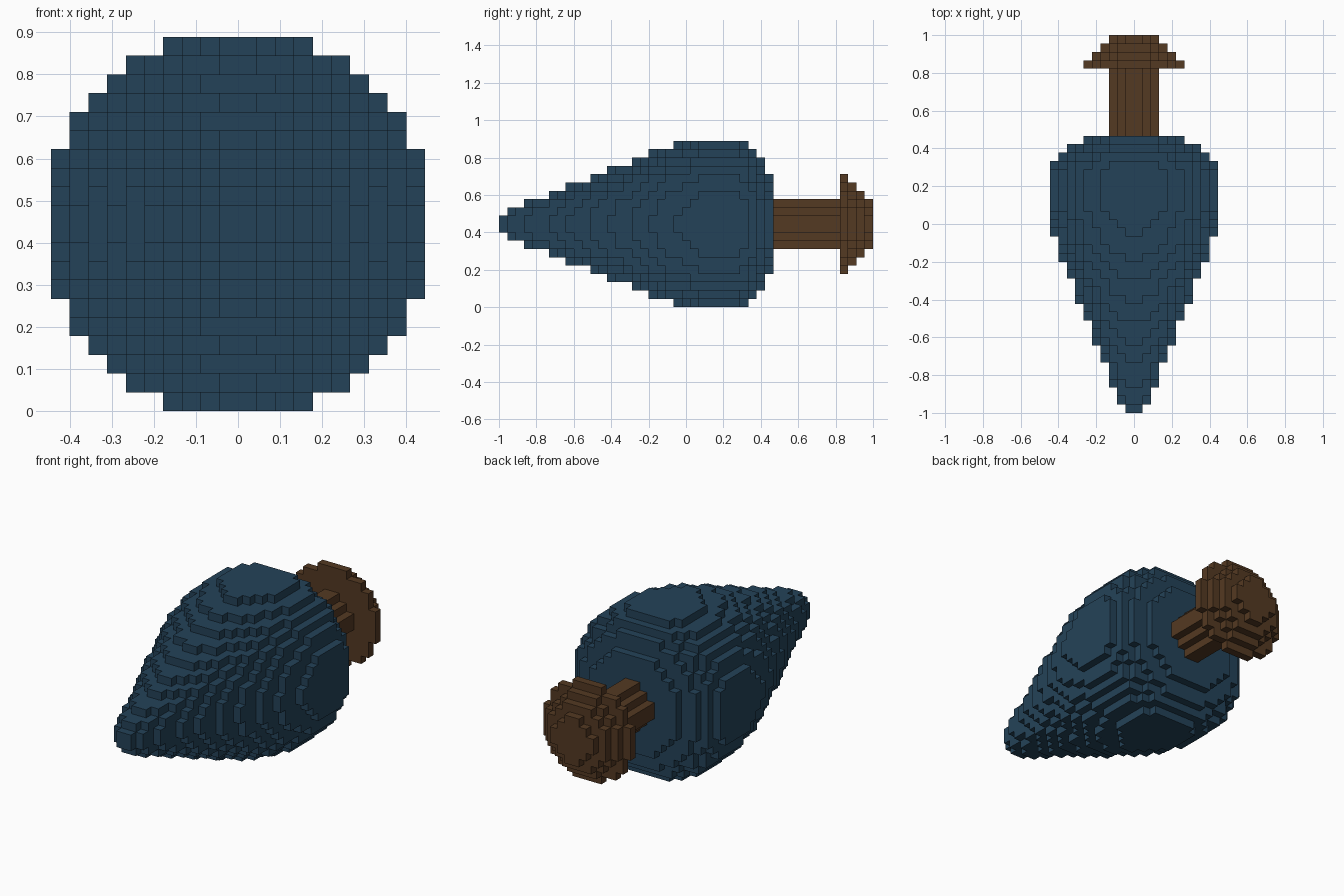
import bpy, bmesh
from mathutils import Vector

cube = bpy.data.objects.get("Cube")
if cube:
    bpy.data.objects.remove(cube, do_unlink=True)

S = 2 / 45          # block size
HALF = 10           # blocks from the axis to the widest rim


def material(name, rgb):
    m = bpy.data.materials.new(name)
    m.use_nodes = True
    m.diffuse_color = (*rgb, 1)
    m.node_tree.nodes["Principled BSDF"].inputs["Base Color"].default_value = (*rgb, 1)
    return m


def disc_cells(first, radii):
    """Blocks of a stack of round layers running along y."""
    cells = set()
    for layer, r in enumerate(radii, first):
        for i in range(-HALF, HALF):
            for k in range(-HALF, HALF):
                if (i + .5) ** 2 + (k + .5) ** 2 <= r * r:
                    cells.add((i, layer, k))
    return cells


def build(name, cells, solid, mat):
    """Mesh of the exposed block faces only."""
    bm = bmesh.new()
    verts = {}

    def vert(p):
        if p not in verts:
            verts[p] = bm.verts.new(Vector((p[0] * S, p[1] * S - 1, (p[2] + HALF) * S)))
        return verts[p]

    for c in sorted(cells):
        for axis in range(3):
            for side in (0, 1):
                n = list(c)
                n[axis] += 2 * side - 1
                if tuple(n) in solid:
                    continue
                u, v = (axis + 1) % 3, (axis + 2) % 3
                ring = []
                for a, b in ((0, 0), (1, 0), (1, 1), (0, 1)):
                    p = list(c)
                    p[axis] += side
                    p[u] += a
                    p[v] += b
                    ring.append(vert(tuple(p)))
                bm.faces.new(ring if side else ring[::-1])
    mesh = bpy.data.meshes.new(name)
    bm.to_mesh(mesh)
    bm.free()
    mesh.materials.append(mat)
    bpy.context.collection.objects.link(bpy.data.objects.new(name, mesh))


blue = material("dark_blue", (.0175, .055, .099))
brown = material("brown", (.088, .041, .016))

# Pointed body: straight cone, wide belly, rounded back
cone = [1.38 + .4 * i for i in range(21)]
belly = [9.56, 9.7, 9.95] + [10.3] * 5 + [9.95]
back = [9.3, 8.0, 6.3]
body = disc_cells(0, cone + belly + back)

# Handle and its domed end cap
stem = disc_cells(33, [2.6] * 8)
cap = disc_cells(41, [5.9, 4.9, 3.9, 2.7])

solid = body | stem | cap
build("body", body, solid, blue)
build("handle_stem", stem, solid, brown)
build("handle_cap", cap, solid, brown)
